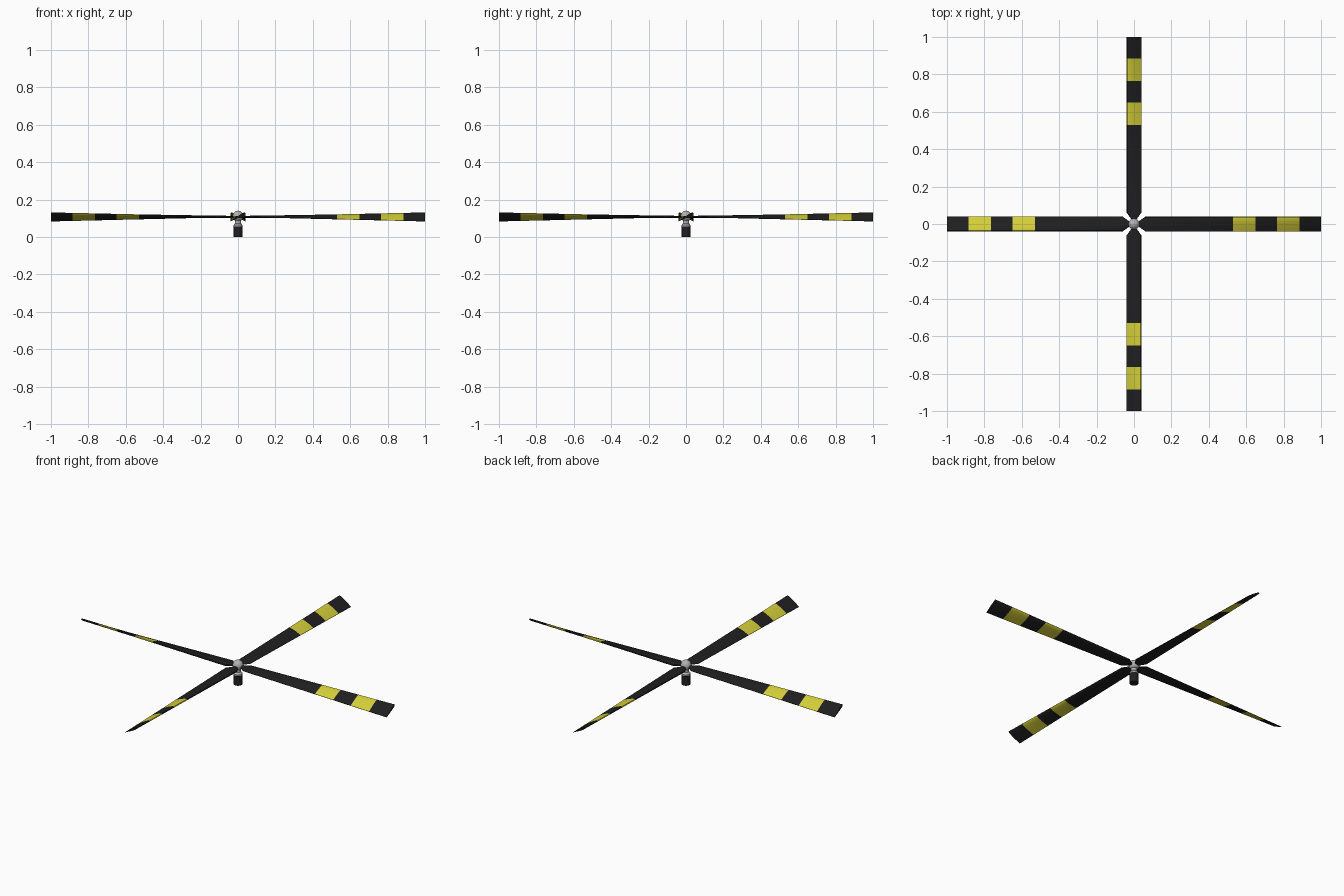
import bpy, bmesh, math
from mathutils import Matrix

if "Cube" in bpy.data.objects:
    bpy.data.objects.remove(bpy.data.objects["Cube"])


def material(name, rgb):
    m = bpy.data.materials.new(name)
    m.diffuse_color = (*rgb, 1)
    m.use_nodes = True
    m.node_tree.nodes["Principled BSDF"].inputs["Base Color"].default_value = m.diffuse_color
    return m


BLACK = material("matte black", (0.014, 0.014, 0.014))
YELLOW = material("warning yellow", (0.66, 0.62, 0.04))
GREY = material("light grey metal", (0.45, 0.45, 0.45))

BLADE_Z = 0.107


def finish(bm, name, mats, angle=35):
    bmesh.ops.recalc_face_normals(bm, faces=bm.faces)
    me = bpy.data.meshes.new(name)
    bm.to_mesh(me)
    bm.free()
    ob = bpy.data.objects.new(name, me)
    bpy.context.collection.objects.link(ob)
    for m in mats:
        me.materials.append(m)
    bpy.ops.object.select_all(action='DESELECT')
    ob.select_set(True)
    bpy.context.view_layer.objects.active = ob
    bpy.ops.object.shade_smooth_by_angle(angle=math.radians(angle))
    return ob


# Twisted airfoil blade; chord from -0.039 (thin trailing) to 0.039 (round leading)
SECTION = [(0.039, 0.0), (0.036, 0.004), (0.027, 0.0065), (0.012, 0.007), (-0.008, 0.0055),
           (-0.025, 0.003), (-0.039, 0.0008), (-0.039, -0.0008), (-0.025, -0.002),
           (-0.008, -0.004), (0.012, -0.0055), (0.027, -0.0055), (0.036, -0.0035)]
STRIPES = [(0.53, 0.65), (0.765, 0.885)]


def blade(name, turn):
    stations = [0.02, 0.035, 0.06, 0.15, 0.24, 0.34, 0.44,
                0.53, 0.59, 0.65, 0.71, 0.765, 0.825, 0.885, 0.94, 1.0]
    bm = bmesh.new()
    rings = []
    for r in stations:
        # mitred root, growing pitch towards the tip
        width = min(1.0, 0.25 + 0.75 * (r - 0.02) / 0.04)
        slope = 0.58 * max(0, r - 0.05) / 0.95
        rings.append([bm.verts.new((r, y * width, BLADE_Z + z + y * width * slope))
                      for y, z in SECTION])
    n = len(SECTION)
    for r0, r1, a, b in zip(stations, stations[1:], rings, rings[1:]):
        mid = (r0 + r1) / 2
        for i in range(n):
            f = bm.faces.new((a[i], a[(i + 1) % n], b[(i + 1) % n], b[i]))
            f.material_index = int(any(lo < mid < hi for lo, hi in STRIPES))
    bm.faces.new(rings[0])
    bm.faces.new(rings[-1])
    bmesh.ops.rotate(bm, verts=bm.verts, matrix=Matrix.Rotation(turn, 3, 'Z'))
    return finish(bm, name, [BLACK, YELLOW])


def lathe(name, profile, mat, sides=32):
    bm = bmesh.new()
    rings = [[bm.verts.new((r * math.cos(math.tau * k / sides),
                            r * math.sin(math.tau * k / sides), z)) for k in range(sides)]
             for r, z in profile]
    for a, b in zip(rings, rings[1:]):
        for k in range(sides):
            j = (k + 1) % sides
            bm.faces.new((a[k], a[j], b[j], b[k]))
    bm.faces.new(rings[0])
    bm.faces.new(rings[-1])
    return finish(bm, name, [mat])


for i, side in enumerate(("right", "back", "left", "front")):
    blade(side + "_blade", i * math.pi / 2)

# Mast and hub
lathe("mast", [(0.025, 0.0), (0.025, 0.056)], BLACK)
lathe("collar", [(0.024, 0.056), (0.024, 0.064), (0.016, 0.074), (0.016, 0.1)], GREY)
dome = [(0.029 * math.cos(t), 0.112 + 0.029 * math.sin(t))
        for t in (math.radians(-50 + 138 * k / 12) for k in range(13))]
lathe("hub_dome", dome, GREY)
